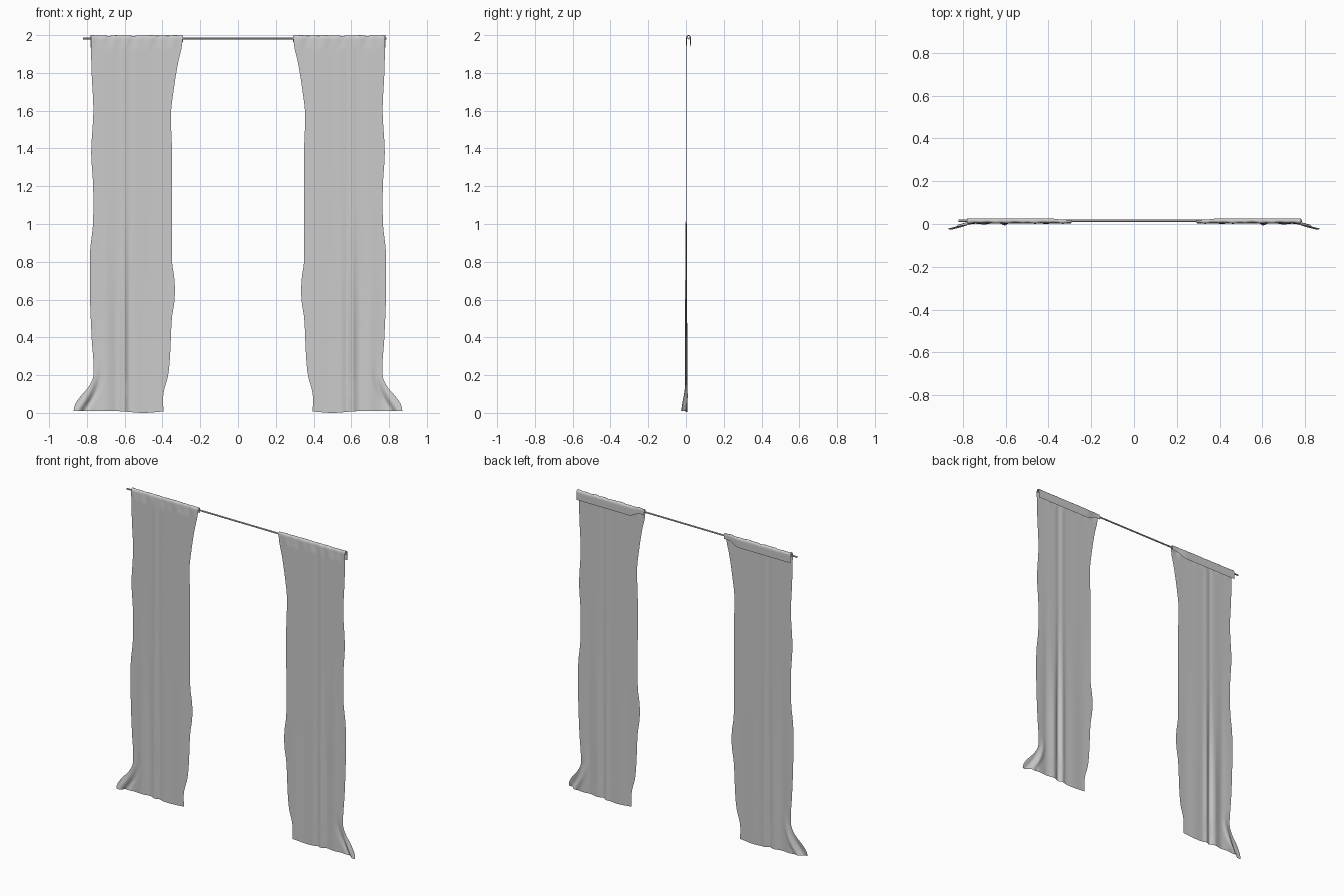
import bpy, bmesh, math
from mathutils import Matrix

cube = bpy.data.objects.get("Cube")
if cube:
    bpy.data.objects.remove(cube)


def material(name, colour):
    m = bpy.data.materials.new(name)
    m.use_nodes = True
    m.diffuse_color = colour
    m.node_tree.nodes["Principled BSDF"].inputs["Base Color"].default_value = colour
    return m


cloth = material("light grey cloth", (0.6, 0.6, 0.6, 1))
metal = material("grey metal", (0.6, 0.6, 0.6, 1))

# Side edges of one panel as (height, x)
OUTER = [(0.01, 0.87), (0.04, 0.865), (0.08, 0.84), (0.14, 0.79), (0.2, 0.765),
         (0.4, 0.775), (0.6, 0.783), (0.85, 0.783), (1.0, 0.768), (1.2, 0.767),
         (1.38, 0.777), (1.6, 0.766), (1.8, 0.775), (2.0, 0.78)]
INNER = [(0.01, 0.395), (0.1, 0.395), (0.2, 0.37), (0.3, 0.36), (0.5, 0.35),
         (0.6, 0.336), (0.7, 0.336), (0.8, 0.349), (1.0, 0.35), (1.4, 0.35),
         (1.58, 0.355), (1.7, 0.342), (1.85, 0.318), (1.95, 0.295), (2.0, 0.29)]


def curve(points, z):
    """Smooth value through the points at height z."""
    z = min(max(z, points[0][0]), points[-1][0])
    n = len(points)
    i = next(k for k in range(n - 1) if z <= points[k + 1][0])

    def slope(k):
        a, b = points[max(k - 1, 0)], points[min(k + 1, n - 1)]
        return (b[1] - a[1]) / (b[0] - a[0])
    (z0, x0), (z1, x1) = points[i], points[i + 1]
    h = z1 - z0
    t = (z - z0) / h
    return (x0 * (1 + 2 * t) * (1 - t) ** 2 + x1 * t * t * (3 - 2 * t)
            + h * t * (1 - t) * (slope(i) * (1 - t) - slope(i + 1) * t))


def bump(d, width):
    return math.exp(-(d / width) ** 2)


def fade(z, low, high):
    """One below low, zero above high."""
    t = min(max((high - z) / (high - low), 0), 1)
    return t * t * (3 - 2 * t)


def folds(x, z):
    """Depth of the hanging cloth."""
    long = 0.25 + 0.75 * fade(z, 0.3, 1.3)
    y = 0.001 * math.sin(x * 42) * long
    y -= 0.009 * bump(x - 0.605, 0.016) * long
    y += 0.006 * bump(x - 0.575, 0.018) * long
    y += 0.004 * bump(x - 0.645, 0.02) * fade(z, 0.3, 1.0)
    y -= 0.003 * bump(x - 0.7, 0.025) * fade(z, 0.3, 1.6)
    # Sweeping folds and flare at the bottom outer corner
    sweep = max(0.25 - z, 0)
    y += 0.010 * bump(x - 0.725 - 1.6 * sweep ** 2, 0.018) * fade(z, 0.03, 0.3)
    y -= 0.009 * bump(x - 0.755 - 1.6 * sweep ** 2, 0.022) * fade(z, 0.03, 0.3)
    return y - 0.2 * max(x - 0.76, 0) * fade(z, 0.05, 0.25)


def make_curtain(name, side):
    cols, top, rod_y = 96, 1.93, 0.015
    bm = bmesh.new()
    grid = []
    # Hanging sheet
    for r in range(111):
        z = 0.01 + (top - 0.01) * r / 110
        a, b = curve(INNER, z), curve(OUTER, z)
        row = []
        for c in range(cols + 1):
            x = a + (b - a) * c / cols
            drop = 0.01 * bump(x - 0.5, 0.09) * fade(z, 0.01, 0.15)
            row.append(bm.verts.new((x, folds(x, z) + 0.002, z - drop)))
        grid.append(row)
    # Sleeve folded over the rod, puckered at the front
    for r in range(1, 17):
        t = r / 16
        row = []
        for c in range(cols + 1):
            z = top + 0.065 * min(t * 2, 1)
            a, b = curve(INNER, z), curve(OUTER, z)
            x = a + (b - a) * c / cols
            full = 1 - 0.55 * fade(x, 0.32, 0.4)
            pucker = math.sin(x * 71) * math.sin(x * 29 + 1)
            angle = math.pi * min(max((t - 0.3) / 0.4, 0), 1)
            y = rod_y - 0.011 * math.cos(angle) * (full if angle > 1.5 else 1)
            y = folds(x, top) + 0.002 + (y - folds(x, top) - 0.002) * min(t * 3.3, 1)
            y -= 0.003 * pucker * math.sin(math.pi * min(t * 1.6, 1))
            if t < 0.3:
                z = top + 0.055 * t / 0.3
            elif t <= 0.7:
                z = top + 0.055 + (0.013 + 0.002 * pucker) * math.sin(angle)
            else:
                z = top + 0.055 - 0.05 * full * (t - 0.7) / 0.3
            row.append(bm.verts.new((x, y, z)))
        grid.append(row)
    for lower, upper in zip(grid, grid[1:]):
        for c in range(cols):
            bm.faces.new((lower[c], lower[c + 1], upper[c + 1], upper[c]))
    if side < 0:
        bmesh.ops.scale(bm, vec=(-1, 1, 1), verts=bm.verts)
        bmesh.ops.reverse_faces(bm, faces=bm.faces)
    finish(bm, name, cloth)


def finish(bm, name, mat):
    for f in bm.faces:
        f.smooth = len(f.verts) == 4
    mesh = bpy.data.meshes.new(name)
    bm.to_mesh(mesh)
    bm.free()
    mesh.materials.append(mat)
    obj = bpy.data.objects.new(name, mesh)
    bpy.context.collection.objects.link(obj)


make_curtain("left_curtain", 1)
make_curtain("right_curtain", -1)

# Curtain rod
bm = bmesh.new()
bmesh.ops.create_cone(bm, cap_ends=True, segments=16, radius1=0.005, radius2=0.005, depth=1.605,
                      matrix=Matrix.Translation((-0.0175, 0.015, 1.982)) @ Matrix.Rotation(math.pi / 2, 4, "Y"))
finish(bm, "curtain_rod", metal)
